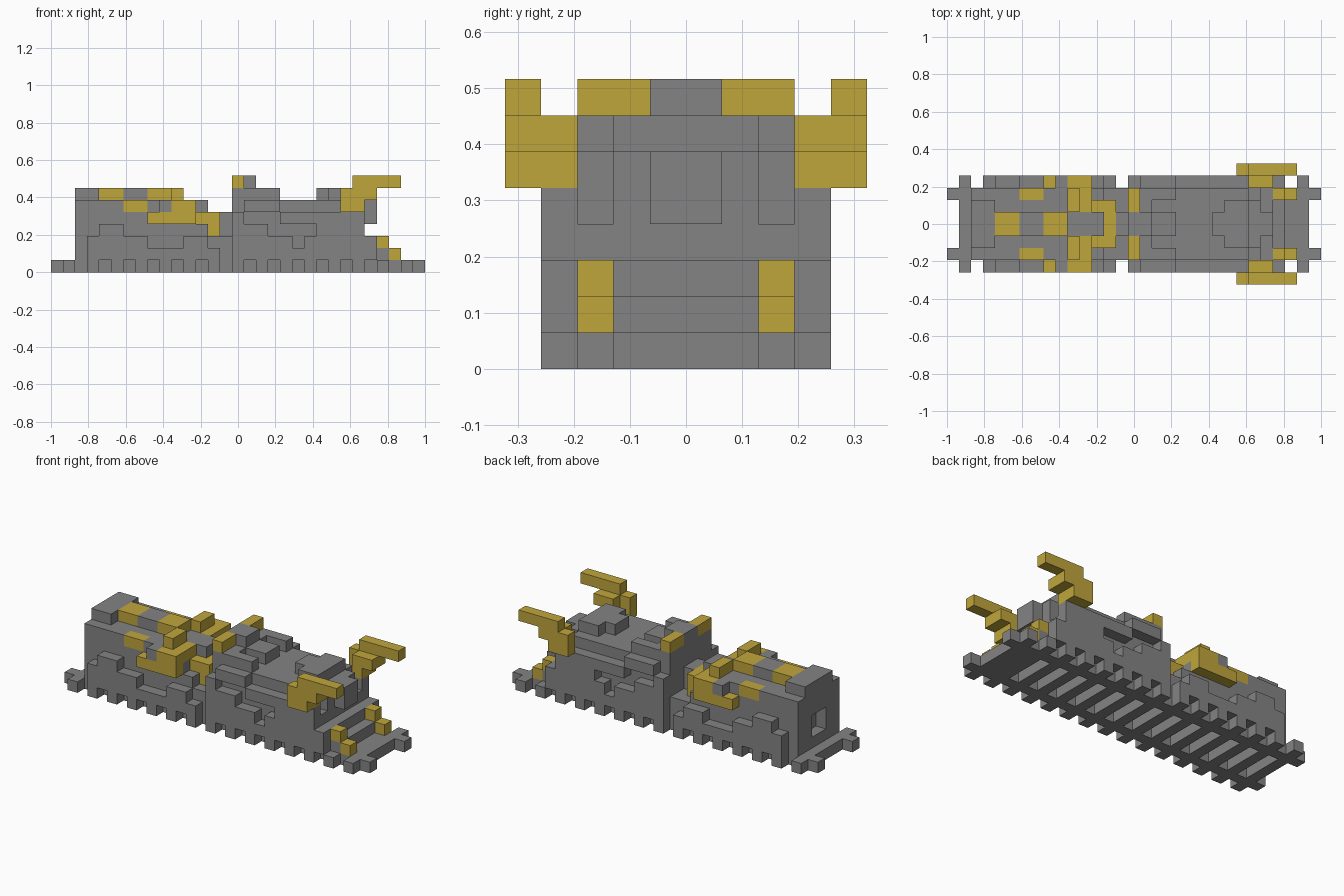
import bpy, bmesh
from mathutils import Vector

if "Cube" in bpy.data.objects:
    bpy.data.objects.remove(bpy.data.objects["Cube"])

U = 2 / 31  # one block


def material(name, rgb):
    m = bpy.data.materials.new(name)
    m.use_nodes = True
    m.diffuse_color = (*rgb, 1)
    m.node_tree.nodes["Principled BSDF"].inputs["Base Color"].default_value = (*rgb, 1)
    return m


GRAY = material("stone gray", (0.23, 0.23, 0.23))
GOLD = material("gold", (0.53, 0.38, 0.045))

cells = {}   # block -> part name
parts = {}   # part name -> material


def box(part, mat, x0, x1, y0, y1, z0, z1):
    """Fill a block range on both sides of the centre line."""
    parts[part] = mat
    for x in range(x0, x1):
        for y in range(y0, y1):
            for z in range(z0, z1):
                cells[x, y, z] = part
                cells[x, -1 - y, z] = part


def panels(part, steps):
    """Stepped side plates one block thick."""
    for x0, x1, z0, z1 in steps:
        box(part, GRAY, x0, x1, 3, 4, z0, z1)


# Track: two rails on evenly spaced ties
box("rails", GRAY, 0, 31, 2, 3, 0, 1)
for x in range(1, 30, 2):
    box("ties", GRAY, x, x + 1, 0, 4, 0, 1)
box("front_sill", GRAY, 28, 29, 0, 2, 0, 1)

# Rear car body with roof ridge and rear cap
box("rear_car", GRAY, 2, 11, 0, 3, 1, 6)
box("rear_car", GRAY, 11, 12, 0, 3, 1, 5)
box("rear_car", GRAY, 12, 13, 0, 3, 1, 4)
box("rear_car", GRAY, 13, 14, 0, 3, 1, 3)
box("rear_car", GRAY, 10, 13, 0, 1, 4, 6)
box("rear_ridge", GRAY, 4, 10, 0, 1, 6, 7)
box("rear_cap", GRAY, 2, 4, 0, 2, 6, 7)
panels("rear_side_plates", [(3, 4, 1, 3), (4, 6, 1, 4), (6, 8, 1, 3),
                            (8, 11, 1, 2), (11, 13, 1, 3), (13, 14, 1, 2)])

# Opening in the rear wall
for z in (2, 3):
    for y in (-1, 0):
        cells.pop((2, y, z))

# Gold trim on the rear car
box("ridge_trim", GOLD, 4, 6, 0, 1, 6, 7)
box("ridge_trim", GOLD, 8, 10, 0, 1, 6, 7)
box("roof_patches", GOLD, 6, 8, 2, 3, 5, 6)
box("gold_arch", GOLD, 10, 11, 1, 3, 6, 7)
box("gold_arch", GOLD, 11, 12, 1, 3, 5, 6)
box("gold_arch", GOLD, 10, 12, 3, 4, 4, 6)
box("gold_arms", GOLD, 8, 12, 3, 4, 4, 5)
box("arm_blocks", GRAY, 9, 10, 3, 4, 5, 6)
box("gold_collar", GOLD, 12, 14, 1, 2, 4, 5)
box("gold_collar", GOLD, 13, 14, 0, 2, 3, 5)

# Coupling between the two cars
box("coupling", GRAY, 14, 15, 0, 3, 1, 3)
box("coupling", GRAY, 14, 15, 0, 1, 3, 5)

# Front car body, roof blocks and nose
box("front_car", GRAY, 15, 25, 0, 3, 1, 6)
box("front_car", GRAY, 25, 26, 0, 3, 1, 4)
box("front_car", GRAY, 26, 27, 0, 4, 1, 3)
box("front_car", GRAY, 25, 26, 0, 2, 4, 6)
box("nose", GRAY, 25, 27, 0, 1, 4, 6)
box("front_deck", GRAY, 27, 28, 0, 3, 1, 2)
box("cab_roof", GRAY, 15, 17, 0, 3, 6, 7)
box("cab_roof", GRAY, 17, 19, 0, 1, 6, 7)
box("cab_roof", GRAY, 17, 19, 2, 3, 6, 7)
box("cab_crest", GRAY, 15, 17, 0, 1, 7, 8)
box("crest_trim", GOLD, 15, 16, 1, 3, 7, 8)
box("roof_hatch", GRAY, 22, 25, 0, 1, 6, 7)
box("roof_hatch", GRAY, 23, 25, 0, 2, 6, 7)
panels("front_side_plates", [(15, 16, 1, 5), (16, 19, 5, 6), (16, 18, 1, 4),
                             (18, 20, 1, 3), (20, 21, 1, 2), (21, 22, 1, 3),
                             (22, 24, 1, 4), (24, 26, 1, 3), (19, 23, 4, 5),
                             (23, 26, 3, 5)])

# Horns reaching forward
box("horns", GOLD, 25, 26, 3, 5, 5, 7)
box("horns", GOLD, 25, 27, 3, 4, 6, 7)
box("horns", GOLD, 24, 26, 4, 5, 5, 6)
box("horns", GOLD, 24, 27, 4, 5, 6, 7)
box("horns", GOLD, 25, 29, 4, 5, 7, 8)

# Gold steps on the front deck
box("front_steps", GOLD, 27, 28, 2, 3, 2, 3)
box("front_steps", GOLD, 28, 29, 2, 3, 1, 2)


def build(part, mat):
    """Make one object from the exposed faces of a part's blocks."""
    bm = bmesh.new()
    for c, name in cells.items():
        if name != part:
            continue
        for axis in range(3):
            for side in (0, 1):
                n = list(c)
                n[axis] += 2 * side - 1
                if tuple(n) in cells:
                    continue
                a, b = (axis + 1) % 3, (axis + 2) % 3
                corners = []
                for da, db in ((0, 0), (1, 0), (1, 1), (0, 1)):
                    p = Vector(c)
                    p[axis] += side
                    p[a] += da
                    p[b] += db
                    corners.append(bm.verts.new((p.x * U - 1, p.y * U, p.z * U)))
                bm.faces.new(corners if side else corners[::-1])
    bmesh.ops.remove_doubles(bm, verts=bm.verts, dist=U / 100)
    bmesh.ops.dissolve_limit(bm, angle_limit=0.01, verts=bm.verts, edges=bm.edges)
    mesh = bpy.data.meshes.new(part)
    bm.to_mesh(mesh)
    bm.free()
    mesh.materials.append(mat)
    bpy.context.collection.objects.link(bpy.data.objects.new(part, mesh))


for part, mat in parts.items():
    build(part, mat)
